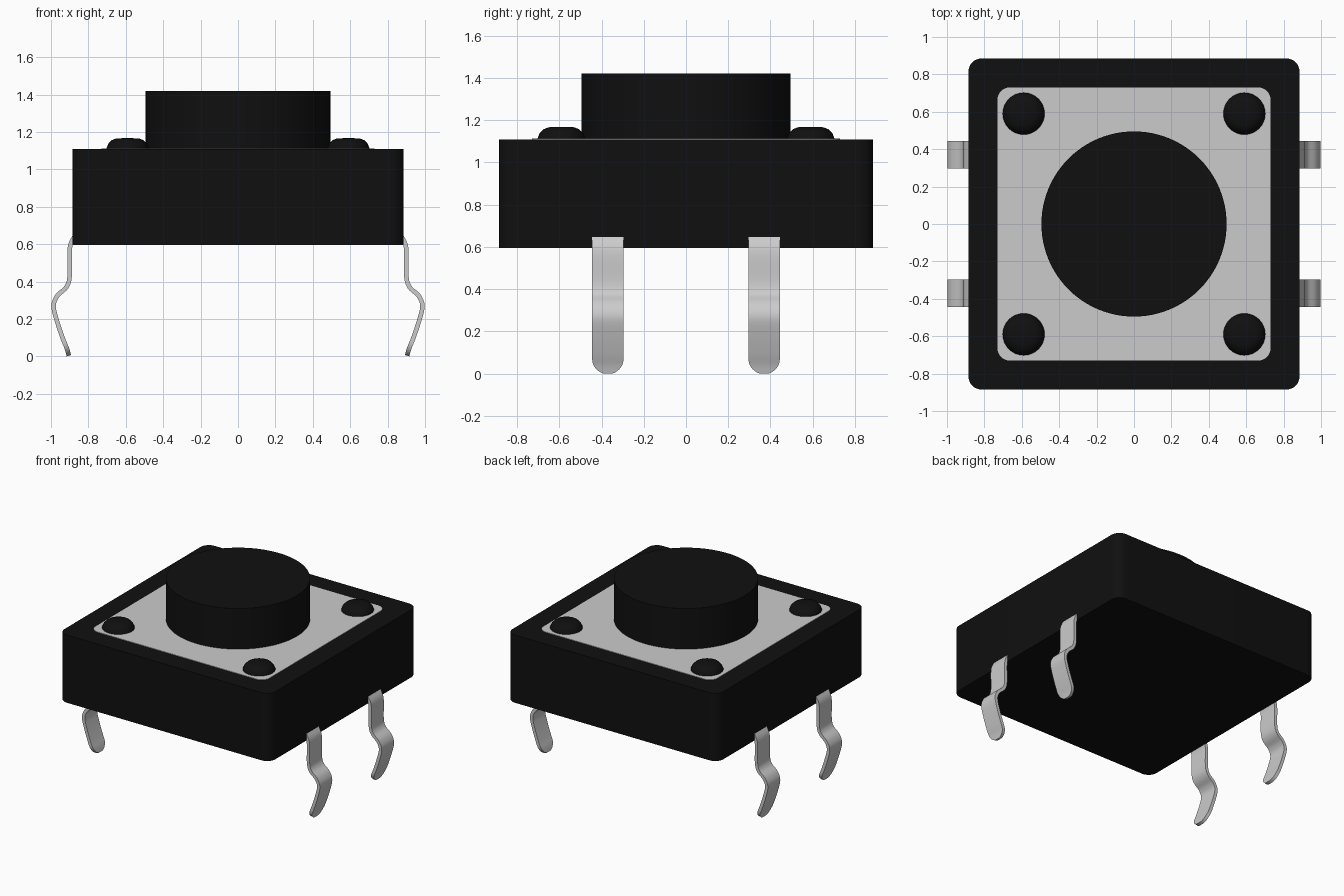
import bpy, bmesh, math
from mathutils import Vector

cube = bpy.data.objects.get("Cube")
if cube:
    bpy.data.objects.remove(cube, do_unlink=True)


def material(name, value):
    mat = bpy.data.materials.new(name)
    mat.use_nodes = True
    color = (value, value, value, 1)
    mat.diffuse_color = color
    mat.node_tree.nodes["Principled BSDF"].inputs["Base Color"].default_value = color
    return mat


BLACK = material("black plastic", 0.005)
METAL = material("light grey metal", 0.6)


def finish(name, bm, mat, angle=35):
    bmesh.ops.recalc_face_normals(bm, faces=bm.faces)
    mesh = bpy.data.meshes.new(name)
    bm.to_mesh(mesh)
    bm.free()
    mesh.materials.append(mat)
    obj = bpy.data.objects.new(name, mesh)
    bpy.context.collection.objects.link(obj)
    bpy.ops.object.select_all(action="DESELECT")
    obj.select_set(True)
    bpy.context.view_layer.objects.active = obj
    bpy.ops.object.shade_smooth_by_angle(angle=math.radians(angle))
    return obj


def rounded_slab(name, half, radius, bottom, top, mat):
    """Square slab with rounded vertical edges."""
    bm = bmesh.new()
    bmesh.ops.create_cube(bm, size=1)
    for v in bm.verts:
        v.co = (v.co.x * 2 * half, v.co.y * 2 * half, top if v.co.z > 0 else bottom)
    upright = [e for e in bm.edges if abs(e.verts[0].co.z - e.verts[1].co.z) > 1e-4]
    bmesh.ops.bevel(bm, geom=upright, offset=radius, segments=8, profile=0.5, affect="EDGES")
    return finish(name, bm, mat)


def lathe(name, profile, x, y, mat, steps=64):
    """Solid of revolution from (radius, height) points, starting and ending on the axis."""
    bm = bmesh.new()
    verts = [bm.verts.new((r, 0, z)) for r, z in profile]
    edges = [bm.edges.new(pair) for pair in zip(verts, verts[1:])]
    bmesh.ops.spin(bm, geom=verts + edges, cent=(0, 0, 0), axis=(0, 0, 1),
                   angle=math.tau, steps=steps)
    bmesh.ops.remove_doubles(bm, verts=bm.verts, dist=1e-4)
    bmesh.ops.translate(bm, verts=bm.verts, vec=(x, y, 0))
    return finish(name, bm, mat)


def smooth_path(points, steps=6):
    """Catmull-Rom curve through the points."""
    pts = [Vector(p) for p in points]
    pts = [2 * pts[0] - pts[1]] + pts + [2 * pts[-1] - pts[-2]]
    path = []
    for a, b, c, d in zip(pts, pts[1:], pts[2:], pts[3:]):
        for i in range(steps):
            t = i / steps
            path.append(0.5 * (2 * b + (c - a) * t + (2 * a - 5 * b + 4 * c - d) * t ** 2
                               + (3 * b - a - 3 * c + d) * t ** 3))
    return path + [pts[-2]]


LEG_PATH = [(0.872, 0.645), (0.899, 0.58), (0.9, 0.43), (0.918, 0.37), (0.965, 0.325),
            (0.986, 0.27), (0.968, 0.19), (0.938, 0.1), (0.916, 0.045), (0.904, 0.004)]
LEG_HALF = 0.074
LEG_THICK = 0.024


def leg(name, side, y):
    """Bent metal strip with a round tip."""
    bm = bmesh.new()
    path = smooth_path(LEG_PATH)
    rings = []
    for i, p in enumerate(path):
        along = (path[min(i + 1, len(path) - 1)] - path[max(i - 1, 0)]).normalized()
        out = Vector((-along.y, along.x)) * LEG_THICK / 2
        drop = max(0, LEG_HALF - p.y) / LEG_HALF
        half = max(LEG_HALF * math.sqrt(max(0, 1 - drop ** 2)), 0.012)
        corners = [(p + out, -half), (p + out, half), (p - out, half), (p - out, -half)]
        rings.append([bm.verts.new((side * q.x, y + w, max(q.y, 0))) for q, w in corners])
    for a, b in zip(rings, rings[1:]):
        for k in range(4):
            n = (k + 1) % 4
            bm.faces.new((a[k], a[n], b[n], b[k]))
    bm.faces.new(rings[0])
    bm.faces.new(rings[-1])
    return finish(name, bm, METAL)


# Housing and inset cover plate
rounded_slab("housing", 0.885, 0.07, 0.595, 1.108, BLACK)
rounded_slab("cover_plate", 0.73, 0.065, 1.09, 1.112, METAL)

# Push button
lathe("push_button", [(0, 1.1), (0.495, 1.1), (0.495, 1.42), (0, 1.42)], 0, 0, BLACK, 96)

# Corner rivets and legs
RIVET = [(0, 1.1), (0.113, 1.1), (0.112, 1.115), (0.103, 1.138), (0.085, 1.156),
         (0.06, 1.166), (0, 1.167)]
for side, side_name in ((1, "left"), (-1, "right")):
    for depth, depth_name in ((-1, "front"), (1, "back")):
        label = f"{depth_name}_{side_name}"
        lathe(f"{label}_rivet", RIVET, side * 0.59, depth * 0.59, BLACK, 32)
        leg(f"{label}_leg", side, depth * 0.37)
